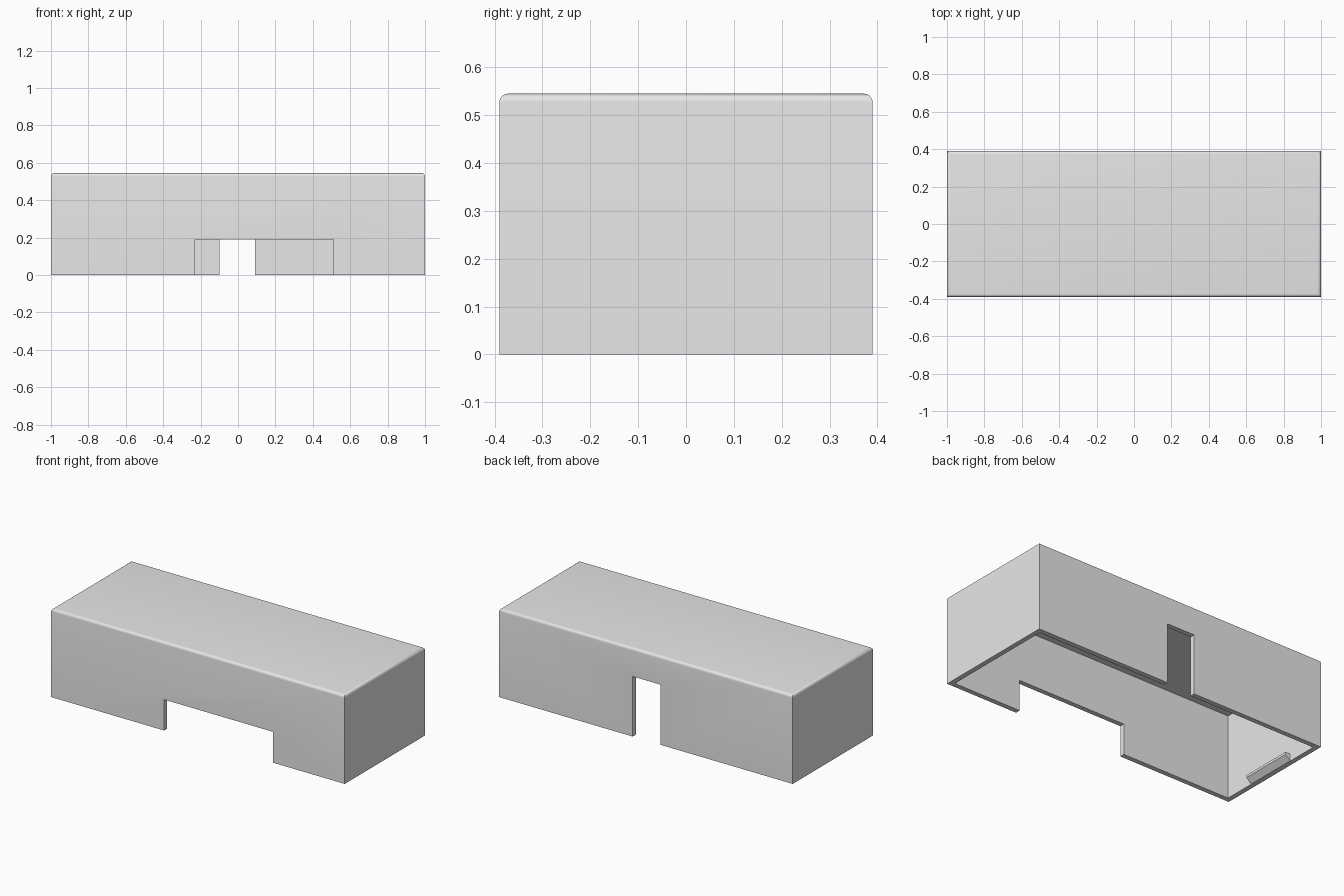
import bpy, bmesh

cube = bpy.data.objects.get("Cube")
if cube:
    bpy.data.objects.remove(cube, do_unlink=True)

LENGTH, DEPTH, HEIGHT = 2.0, 0.78, 0.545
WALL = 0.03
ROUND = 0.018

grey = bpy.data.materials.new("light grey plastic")
grey.use_nodes = True
colour = (0.8, 0.8, 0.8, 1)
grey.diffuse_color = colour
grey.node_tree.nodes["Principled BSDF"].inputs["Base Color"].default_value = colour


def add_object(name, bm):
    bmesh.ops.recalc_face_normals(bm, faces=bm.faces)
    mesh = bpy.data.meshes.new(name)
    bm.to_mesh(mesh)
    bm.free()
    mesh.materials.append(grey)
    obj = bpy.data.objects.new(name, mesh)
    bpy.context.collection.objects.link(obj)
    return obj


def box(low, high):
    bm = bmesh.new()
    bmesh.ops.create_cube(bm, size=1)
    for v in bm.verts:
        v.co = [h if c > 0 else l for c, l, h in zip(v.co, low, high)]
    return bm


def cut(target, low, high):
    """Subtract a box from the target and discard the cutter."""
    cutter = add_object("cutter", box(low, high))
    cutter.hide_render = True
    mod = target.modifiers.new("cut", "BOOLEAN")
    mod.operation = "DIFFERENCE"
    mod.solver = "EXACT"
    mod.object = cutter
    bpy.context.view_layer.objects.active = target
    bpy.ops.object.modifier_apply(modifier=mod.name)
    bpy.data.objects.remove(cutter, do_unlink=True)


# Cover: a box with its four top edges rounded
hx, hy = LENGTH / 2, DEPTH / 2
bm = box((-hx, -hy, 0), (hx, hy, HEIGHT))
top_edges = [e for e in bm.edges if all(v.co.z > HEIGHT / 2 for v in e.verts)]
bmesh.ops.bevel(bm, geom=top_edges, offset=ROUND, segments=6, profile=0.5,
                affect="EDGES")
cover = add_object("cover", bm)

# Hollow interior, wide front opening and tall narrow back opening
cut(cover, (WALL - hx, WALL - hy, -0.1), (hx - WALL, hy - WALL, HEIGHT - WALL))
cut(cover, (-0.23, -hy - 0.1, -0.1), (0.51, WALL - hy + 0.05, 0.19))
cut(cover, (-0.10, hy - WALL - 0.05, -0.1), (0.09, hy + 0.1, 0.37))

bpy.ops.object.select_all(action="DESELECT")
cover.select_set(True)
bpy.context.view_layer.objects.active = cover
bpy.ops.object.shade_smooth_by_angle(angle=0.6)

# Snap ridges low on the inside of both end walls
for side, name in ((-1, "right_snap_ridge"), (1, "left_snap_ridge")):
    wall = hx - WALL
    profile = [(wall + 0.005, 0.002), (wall, 0.002), (wall - 0.033, 0.03),
               (wall - 0.033, 0.045), (wall + 0.005, 0.045)]
    bm = bmesh.new()
    end = bm.faces.new([bm.verts.new((side * x, -0.165, z)) for x, z in profile])
    new = bmesh.ops.extrude_face_region(bm, geom=[end])["geom"]
    bmesh.ops.translate(bm, vec=(0, 0.33, 0),
                        verts=[g for g in new if isinstance(g, bmesh.types.BMVert)])
    add_object(name, bm)
